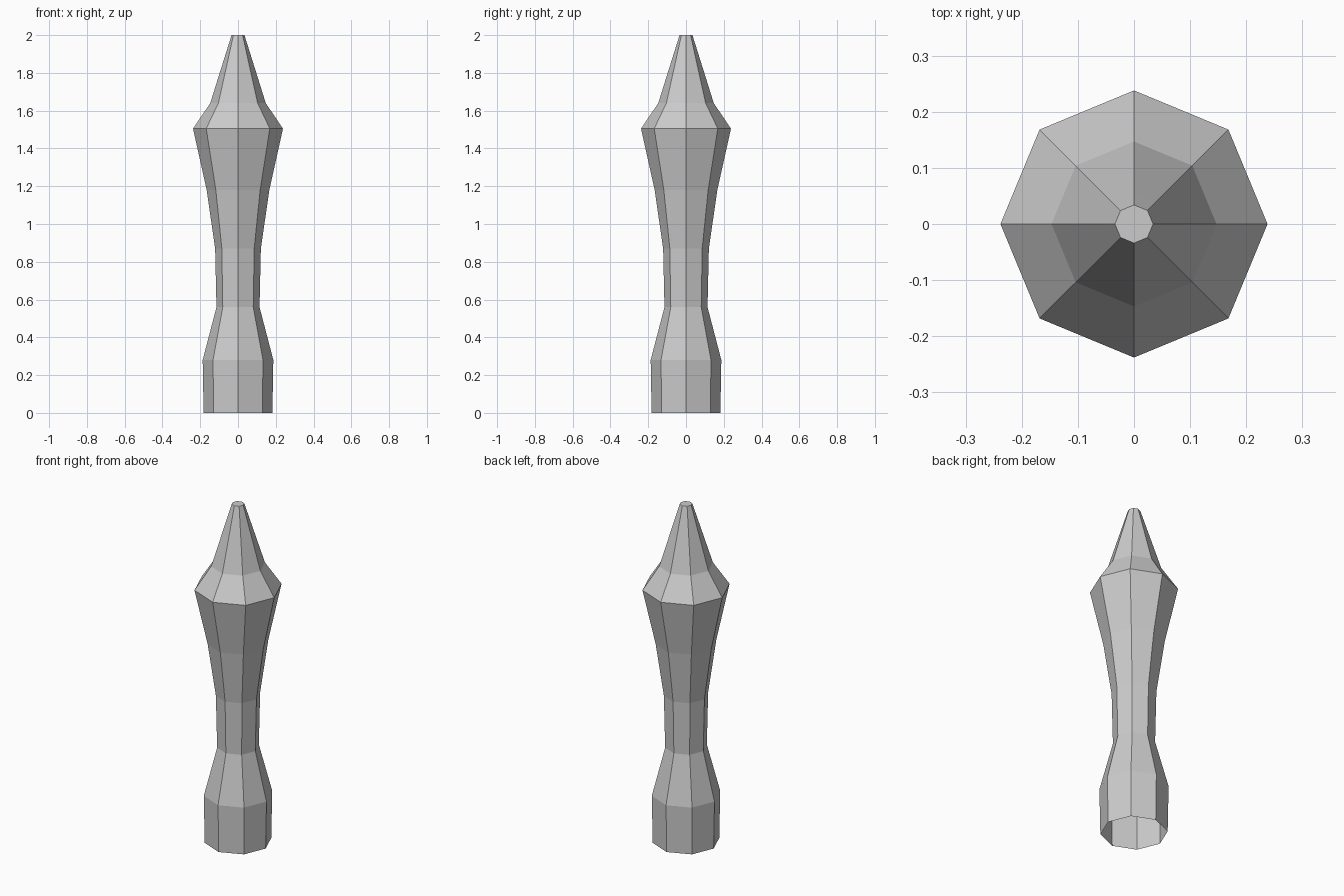
import bpy, bmesh
from math import cos, sin, tau

if "Cube" in bpy.data.objects:
    bpy.data.objects.remove(bpy.data.objects["Cube"])

SIDES = 8

# Outline of the turned post: (radius, height)
PROFILE = [(0.182, 0.0), (0.187, 0.28), (0.114, 0.56), (0.121, 0.87),
           (0.166, 1.18), (0.238, 1.505), (0.147, 1.64),
           (0.053, 1.94), (0.034, 2.0)]

bm = bmesh.new()

# Eight-sided rings, one per outline point
rings = [[bm.verts.new((r * cos(tau * i / SIDES), r * sin(tau * i / SIDES), z))
          for i in range(SIDES)] for r, z in PROFILE]

# Walls between neighbouring rings
for low, high in zip(rings, rings[1:]):
    for i in range(SIDES):
        j = (i + 1) % SIDES
        bm.faces.new((low[i], low[j], high[j], high[i]))

# Small flat cap on the tip; the base stays open
bm.faces.new(rings[-1])

mesh = bpy.data.meshes.new("turned_post")
bm.to_mesh(mesh)
bm.free()
bpy.context.collection.objects.link(bpy.data.objects.new("turned_post", mesh))
